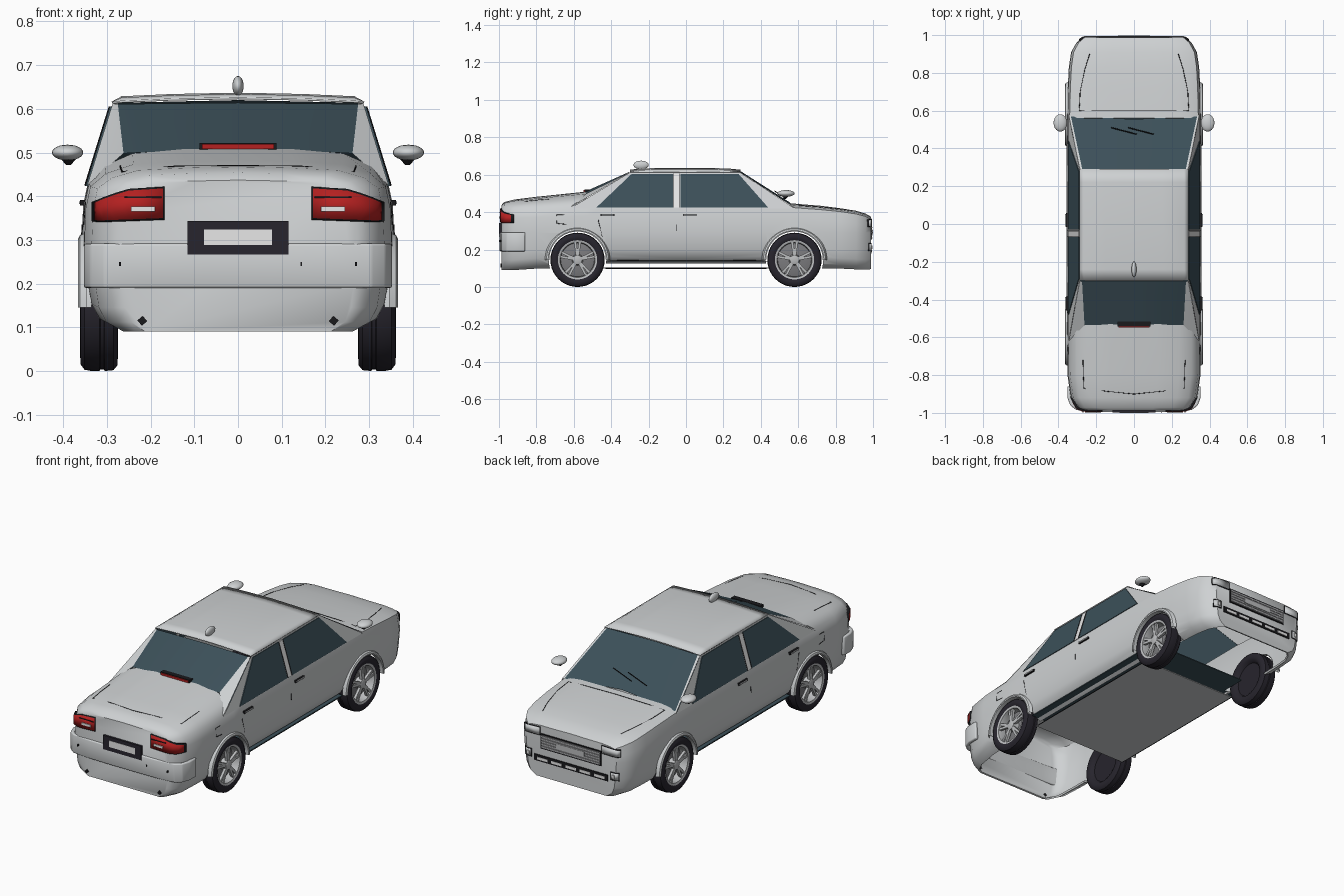
import bpy, bmesh, math
from mathutils import Matrix, Vector

if "Cube" in bpy.data.objects:
    bpy.data.objects.remove(bpy.data.objects["Cube"])


def material(name, r, g, b):
    m = bpy.data.materials.new(name)
    m.use_nodes = True
    m.diffuse_color = (r, g, b, 1)
    m.node_tree.nodes["Principled BSDF"].inputs["Base Color"].default_value = (r, g, b, 1)
    return m


PAINT = material("silver paint", .62, .64, .65)
GLASS = material("tinted glass", .045, .08, .1)
TYRE = material("tyre rubber", .02, .018, .026)
RED = material("red lens", .46, .015, .015)
ALLOY = material("alloy", .5, .51, .52)
BLACK = material("black trim", .01, .01, .012)
WHITE = material("white", .9, .9, .9)
GREY = material("grille grey", .2, .2, .21)


def finish(bm, name, mats, mirror=False, solid=0, angle=40):
    me = bpy.data.meshes.new(name)
    bm.to_mesh(me)
    bm.free()
    ob = bpy.data.objects.new(name, me)
    bpy.context.collection.objects.link(ob)
    for m in mats:
        me.materials.append(m)
    if solid:
        s = ob.modifiers.new("thickness", 'SOLIDIFY')
        s.thickness, s.offset = solid, -1
    if mirror:
        ob.modifiers.new("mirror", 'MIRROR')
    if angle:
        smooth(ob, angle)
    return ob


def smooth(ob, angle):
    bpy.ops.object.select_all(action='DESELECT')
    ob.select_set(True)
    bpy.context.view_layer.objects.active = ob
    bpy.ops.object.shade_smooth_by_angle(angle=math.radians(angle))


def box(name, lo, hi, mat, mirror=False):
    lo, hi = Vector(lo), Vector(hi)
    bm = bmesh.new()
    bmesh.ops.create_cube(bm, size=1, matrix=Matrix.Translation((lo + hi) / 2) @ Matrix.Diagonal((*(hi - lo), 1)))
    return finish(bm, name, [mat], mirror, angle=0)


def ellipsoid(name, centre, radii, mat, mirror=False):
    bm = bmesh.new()
    bmesh.ops.create_uvsphere(bm, u_segments=20, v_segments=12, radius=1,
                              matrix=Matrix.Translation(centre) @ Matrix.Diagonal((*radii, 1)))
    return finish(bm, name, [mat], mirror, angle=80)


def loft(rows):
    """Skin between rows of points that have equal counts."""
    bm = bmesh.new()
    grid = [[bm.verts.new(p) for p in row] for row in rows]
    for a, b in zip(grid, grid[1:]):
        for i in range(len(a) - 1):
            bm.faces.new((a[i], a[i + 1], b[i + 1], b[i]))
    return bm, grid


def lathe(name, profile, centre, mat, steps=40, sweep=2 * math.pi):
    """Spin an (x, radius) profile about an axis along x."""
    rows = []
    for k in range(steps + 1):
        a = sweep * k / steps
        rows.append([(x, centre[0] + r * math.cos(a), centre[1] + r * math.sin(a)) for x, r in profile])
    bm, _ = loft(rows)
    bmesh.ops.remove_doubles(bm, verts=bm.verts, dist=1e-5)
    bmesh.ops.recalc_face_normals(bm, faces=bm.faces)
    return finish(bm, name, [mat], True)


def line(name, pts, radius=.002, mirror=True):
    cu = bpy.data.curves.new(name, 'CURVE')
    cu.dimensions, cu.bevel_depth, cu.bevel_resolution = '3D', radius, 0
    sp = cu.splines.new('POLY')
    sp.points.add(len(pts) - 1)
    for p, q in zip(sp.points, pts):
        p.co = (*q, 1)
    ob = bpy.data.objects.new(name, cu)
    cu.materials.append(BLACK)
    bpy.context.collection.objects.link(ob)
    if mirror:
        ob.modifiers.new("mirror", 'MIRROR')


# Body stations: y, half width, underside, shoulder height, deck height
STATIONS = [(-.987, .272, .09, .408, .437), (-.972, .302, .09, .414, .454), (-.92, .335, .09, .418, .467),
            (-.8, .352, .098, .422, .482), (-.53, .355, .1, .43, .51), (-.43, .356, .125, .43, .5),
            (0, .358, .125, .43, .47), (.43, .356, .125, .43, .455), (.56, .355, .1, .425, .447),
            (.72, .351, .1, .413, .434), (.83, .345, .098, .402, .42), (.91, .333, .094, .39, .407),
            (.96, .305, .092, .377, .392), (.988, .272, .095, .363, .376)]


def section(y):
    for a, b in zip(STATIONS, STATIONS[1:]):
        if y <= b[0]:
            t = (y - a[0]) / (b[0] - a[0])
            _, w, zb, zs, zt = [p + (q - p) * t for p, q in zip(a, b)]
            break
    h = zt - zs
    return [(.78 * w, zb), (.9 * w, zb + .022), (.95 * w, zb + .055), (.975 * w, .2), (w, .29), (.99 * w, zs - .05),
            (.96 * w, zs), (.86 * w, zs + .5 * h), (.68 * w, zs + .85 * h), (.35 * w, zt - .002), (0, zt)]


def on_deck(x, y):
    p = section(y)[6:]
    for (x1, z1), (x0, z0) in zip(p, p[1:]):
        if x >= x0:
            return (x, y, z0 + (z1 - z0) * (x - x0) / (x1 - x0))


def on_side(y, z):
    p = section(y)
    for (x0, z0), (x1, z1) in zip(p, p[1:]):
        if z <= z1:
            return (x0 + (x1 - x0) * (z - z0) / (z1 - z0), y, z)


# Body shell, open underneath and below the cabin
rows = []
for s in STATIONS:
    half = section(s[0])
    rows.append([(x, s[0], z) for x, z in half] + [(-x, s[0], z) for x, z in half[-2::-1]])
bm, grid = loft(rows)
bm.faces.new(grid[0])
bm.faces.new(grid[-1])
bmesh.ops.recalc_face_normals(bm, faces=bm.faces)
hole = [f for f in bm.faces if -.53 < f.calc_center_median().y < .56 and f.calc_center_median().z > .43]
bmesh.ops.delete(bm, geom=hole, context='FACES')
body = finish(bm, "body_shell", [PAINT], solid=.01, angle=0)
for y in (-.58, .58):
    bm = bmesh.new()
    bmesh.ops.create_cone(bm, cap_ends=True, segments=48, radius1=.154, radius2=.154, depth=1,
                          matrix=Matrix.Translation((0, y, .145)) @ Matrix.Rotation(math.pi / 2, 4, 'Y'))
    cutter = finish(bm, "arch_cutter", [PAINT], angle=0)
    cutter.hide_render = True
    cut = body.modifiers.new("arch", 'BOOLEAN')
    cut.operation, cut.solver, cut.object = 'DIFFERENCE', 'EXACT', cutter
bpy.context.view_layer.objects.active = body
for m in [m.name for m in body.modifiers]:
    bpy.ops.object.modifier_apply(modifier=m)
for c in [o for o in bpy.data.objects if o.name.startswith("arch_cutter")]:
    bpy.data.objects.remove(c)
smooth(body, 40)

# Floor: dark tub with a pale pan hung below it
box("cabin_floor", (-.335, -.42, .135), (.335, .42, .14), GLASS)
box("front_floor", (-.26, .42, .135), (.26, .56, .14), GLASS)
box("floor_pan", (-.29, -.44, .098), (.29, .44, .103), PAINT)
line("floor_pan_edge", [(.29, -.43, .1), (.29, .43, .1)], .003)


# Cabin: roof, screens and side frames
def mirrored(half):
    return half + [(-x, y, z) for x, y, z in half[-2::-1]]


roof = [mirrored([(.287, y, .612), (.265, y, .618 + d), (.15, y, .623 + d), (0, y, .626 + d)])
        for y, d in ((-.3, -.004), (-.24, .003), (0, .006), (.22, .003), (.29, -.004))]
finish(loft(roof)[0], "roof", [PAINT], solid=.005)


def screen(name, bottom, top):
    bm, _ = loft([mirrored(bottom), mirrored(top)])
    for f in bm.faces:
        f.material_index = int(abs(f.calc_center_median().x) < .2)
    bmesh.ops.recalc_face_normals(bm, faces=bm.faces)
    finish(bm, name, [PAINT, GLASS], angle=25)


screen("rear_screen", [(.345, -.62, .425), (.262, -.535, .498), (0, -.535, .512)],
       [(.287, -.3, .612), (.275, -.305, .611), (0, -.305, .614)])
screen("windscreen", [(.346, .58, .425), (.334, .57, .43), (0, .555, .452)],
       [(.287, .29, .612), (.274, .29, .614), (0, .29, .62)])


def side_panel(name, outline, mat, depth):
    bm = bmesh.new()
    f = bm.faces.new([bm.verts.new((.346 - (z - .42) * .305 - depth / 2, y, z)) for y, z in outline])
    if depth:
        ext = bmesh.ops.extrude_face_region(bm, geom=[f])["geom"]
        bmesh.ops.translate(bm, vec=(depth, 0, 0), verts=[v for v in ext if isinstance(v, bmesh.types.BMVert)])
    bmesh.ops.recalc_face_normals(bm, faces=bm.faces)
    finish(bm, name, [mat], True, angle=0)


side_panel("side_frame", [(-.62, .42), (-.3, .612), (.29, .612), (.58, .42)], PAINT, 0)
side_panel("rear_side_window", [(-.48, .424), (-.29, .605), (-.07, .605), (-.07, .424)], GLASS, .008)
side_panel("front_side_window", [(-.03, .424), (-.03, .605), (.28, .605), (.44, .424)], GLASS, .008)
side_panel("centre_pillar", [(-.066, .424), (-.066, .605), (-.036, .605), (-.036, .424)], WHITE, .009)
for y in (-.068, -.033):
    line("window_seal", [(.35, y, .424), (.294, y, .605)])

# Wheels and arch flares
for end, y in (("rear", -.58), ("front", .58)):
    c = (y, .145)
    lathe(end + "_tyre", [(.295, 0), (.295, .09), (.28, .1), (.275, .115), (.276, .132), (.285, .143), (.305, .145),
                          (.307, .141), (.315, .141), (.317, .145), (.335, .145), (.351, .142), (.36, .13),
                          (.361, .115), (.352, .1)], c, TYRE)
    lathe(end + "_rim", [(.305, .092), (.335, .09), (.352, .094), (.355, .105)], c, ALLOY)
    lathe(end + "_brake", [(.3, .09), (.31, .09), (.318, .06), (.318, 0)], c, GREY)
    lathe(end + "_hub", [(.318, .03), (.35, .025), (.353, .018), (.353, 0)], c, ALLOY, 20)
    bm = bmesh.new()
    for k in range(5):
        for lean in (-.13, .13):
            m = Matrix.Translation((.342, *c)) @ Matrix.Rotation(k * math.tau / 5 + lean, 4, 'X')
            bmesh.ops.create_cube(bm, size=1, matrix=m @ Matrix.Translation((0, 0, .056)) @ Matrix.Diagonal((.014, .013, .08, 1)))
    finish(bm, end + "_spokes", [ALLOY], True, angle=0)
    lathe(end + "_arch_flare", [(.335, .151), (.364, .151), (.366, .157), (.362, .166), (.345, .174)], c, PAINT, 28, math.pi)


# Bumper wrap and lamps as curved strips
def strip(name, cols, mat, mirror=True, solid=.012):
    """Upright strip through (x, y, low, high) columns, facing outwards."""
    bm, _ = loft([[(x, y, lo) for x, y, lo, hi in cols], [(x, y, hi) for x, y, lo, hi in cols]])
    bm.normal_update()
    for f in bm.faces:
        if f.normal.dot(f.calc_center_median()) < 0:
            f.normal_flip()
    return finish(bm, name, [mat], mirror, solid)


def framed(name, cols, mat, margin, forward):
    """Lamp lens with a slim black surround set behind it."""
    strip(name, cols, mat)
    edge = [(x, y - forward, lo - margin, hi + margin) for x, y, lo, hi in cols]
    edge[0] = (edge[0][0] - margin, *edge[0][1:])
    edge[-1] = (edge[-1][0] + margin * .6, *edge[-1][1:])
    strip(name + "_surround", edge, BLACK)


wrap = [(x, y, .19, .292) for x, y in
        ((.353, -.86), (.352, -.92), (.338, -.96), (.305, -.985), (.2, -.995), (.08, -.997))]
bump = strip("rear_bumper", wrap + [(-x, *r) for x, *r in wrap[::-1]], PAINT, False, .02)
bev = bump.modifiers.new("soft edge", 'BEVEL')
bev.width, bev.segments = .006, 2
framed("tail_lamp", [(.172, -.995, .35, .418), (.25, -.995, .347, .413), (.28, -.991, .346, .404), (.308, -.976, .345, .394),
                     (.322, -.952, .345, .388), (.333, -.925, .347, .383)], RED, .004, -.003)
box("reverse_lamp", (.19, -.999, .365), (.245, -.994, .377), WHITE, True)
box("tail_lamp_bar", (.175, -.998, .396), (.26, -.993, .4), BLACK, True)
box("high_brake_cover", (-.088, -.543, .5), (.088, -.515, .522), BLACK)
box("high_brake_lamp", (-.082, -.548, .508), (.082, -.54, .519), RED)
box("rear_plate_frame", (-.115, -.9985, .267), (.115, -.98, .343), TYRE)
box("rear_plate", (-.078, -1, .289), (.078, -.99, .324), WHITE)
for x in (-.27, .145, .27):
    box("bumper_sensor", (x - .002, -.9985, .24), (x + .002, -.985, .25), BLACK)
bm = bmesh.new()
bmesh.ops.create_cube(bm, size=.016, matrix=Matrix.Translation((.219, -.985, .115)) @ Matrix.Rotation(.7, 4, 'Y'))
finish(bm, "exhaust_tip", [BLACK], True, angle=0)

# Nose: grille, lamps and lower intake
box("grille_frame", (-.182, .98, .25), (.182, .992, .332), BLACK)
box("grille_mesh", (-.176, .98, .256), (.176, .994, .326), GREY)
for i in range(5):
    z = .26 + i * .014
    box("grille_bar", (-.176, .99, z), (.176, .996, z + .005), ALLOY)
box("front_plate", (-.085, .99, .28), (.085, .9985, .305), ALLOY)
framed("head_lamp", [(.19, .994, .325, .362), (.25, .994, .324, .36), (.276, .991, .324, .358), (.29, .979, .325, .356)],
       PAINT, .004, .002)
box("lower_intake", (-.222, .98, .178), (.222, .992, .212), BLACK)
for i in range(5):
    x = -.172 + i * .086
    box("intake_cell", (x - .032, .985, .186), (x + .032, .994, .2), WHITE)
framed("fog_lamp", [(.243, .993, .196, .23), (.266, .992, .196, .23), (.281, .982, .196, .23)], PAINT, .005, .002)
box("fog_bulb", (.25, .99, .203), (.264, .996, .222), WHITE, True)

# Mirrors, aerial and handles
ellipsoid("door_mirror", (.39, .535, .5), (.036, .046, .018), PAINT, True)
bm = bmesh.new()
bmesh.ops.create_cone(bm, cap_ends=True, segments=12, radius1=.005, radius2=.024, depth=.022,
                      matrix=Matrix.Translation((.388, .53, .482)))
finish(bm, "mirror_stalk", [BLACK], True)
ellipsoid("roof_aerial", (0, -.24, .652), (.013, .041, .023), PAINT)
for y in (-.42, .02):
    box("handle_recess", (.345, y - .037, .379), (.361, y + .037, .391), BLACK, True)
    box("door_handle", (.345, y - .033, .382), (.364, y + .033, .388), PAINT, True)

# Shut lines and wipers
for name, pts in (("bonnet_gap", [(0, .6), (.1, .6), (.2, .6), (.29, .6), (.285, .7), (.26, .82), (.235, .9)]),
                  ("boot_gap", [(.27, -.72), (.268, -.8), (.265, -.87), (.15, -.885), (0, -.9)])):
    line(name, [on_deck(*p) for p in pts])
for name, pts in (("rear_door_gap", [(-.47, .36), (-.45, .28), (-.425, .15)]),
                  ("door_gap", [(-.05, .335), (-.05, .3)]),
                  ("sill_gap", [(-.41, .142), (0, .142), (.41, .142)]),
                  ("fuel_flap", [(-.65, .385), (-.69, .385), (-.69, .34), (-.64, .335)])):
    line(name, [on_side(*p) for p in pts])
for x in (-.12, -.03):
    line("wiper", [(x, .51, .489), (x + .135, .475, .512)], .003, False)
